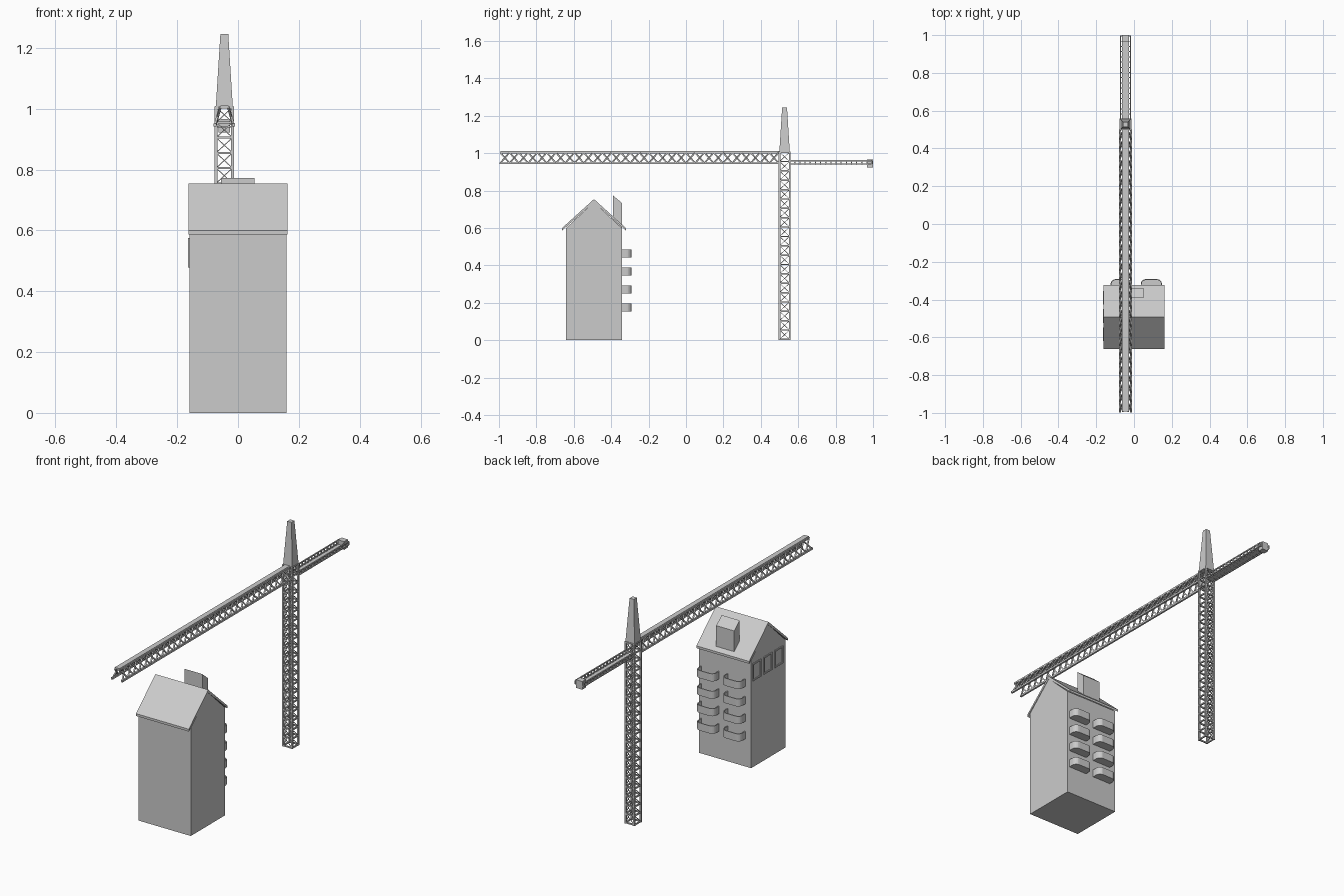
import bpy, bmesh, math
from mathutils import Vector, Matrix

if "Cube" in bpy.data.objects:
    bpy.data.objects.remove(bpy.data.objects["Cube"])

CX, CY = -0.045, 0.527      # crane mast axis


def finish(bm, name):
    bmesh.ops.recalc_face_normals(bm, faces=bm.faces)
    me = bpy.data.meshes.new(name)
    bm.to_mesh(me)
    bm.free()
    ob = bpy.data.objects.new(name, me)
    bpy.context.collection.objects.link(ob)
    return ob


def add_box(bm, lo, hi):
    lo, hi = Vector(lo), Vector(hi)
    m = Matrix.Translation((lo + hi) / 2) @ Matrix.Diagonal((*(hi - lo), 1))
    bmesh.ops.create_cube(bm, size=1, matrix=m)


def beam(bm, a, b, w):
    """Square bar from a to b."""
    a, b = Vector(a), Vector(b)
    d = b - a
    m = (Matrix.Translation((a + b) / 2) @ d.to_track_quat('Z', 'Y').to_matrix().to_4x4()
         @ Matrix.Diagonal((w, w, d.length, 1)))
    bmesh.ops.create_cube(bm, size=1, matrix=m)


def add_prism(bm, pts, offset):
    """Extrude a closed outline of 3D points along offset."""
    f = bm.faces.new([bm.verts.new(p) for p in pts])
    r = bmesh.ops.extrude_face_region(bm, geom=[f])
    vs = [g for g in r['geom'] if isinstance(g, bmesh.types.BMVert)]
    bmesh.ops.translate(bm, verts=vs, vec=offset)
    if not f.is_valid or len(f.link_loops if hasattr(f, 'link_loops') else f.loops) == 0:
        return
    if all(len(e.link_faces) < 2 for e in f.edges):
        bm.faces.remove(f)


# Lattice mast: four legs, rungs and one diagonal per bay face
bm = bmesh.new()
h, bays, top = 0.027, 20, 1.005
corners = [(CX - h, CY - h), (CX + h, CY - h), (CX + h, CY + h), (CX - h, CY + h)]
for i, c in enumerate(corners):
    n = corners[(i + 1) % 4]
    beam(bm, (*c, 0), (*c, top + 0.003), 0.009)
    for k in range(bays + 1):
        z = 0.004 + k * (top - 0.004) / bays
        beam(bm, (*c, z), (*n, z), 0.007)
        if k < bays:
            beam(bm, (*c, z + top / bays), (*n, z), 0.003)
finish(bm, "crane_mast")

# Tapered mast head
bm = bmesh.new()
bmesh.ops.create_cone(bm, cap_ends=True, segments=4, radius1=0.028 * math.sqrt(2),
                      radius2=0.013 * math.sqrt(2), depth=0.24,
                      matrix=Matrix.Translation((CX, CY, 1.125)) @ Matrix.Rotation(math.pi / 4, 4, 'Z'))
finish(bm, "crane_mast_head")

# Main jib: flat top chord, two lower chords, crossed lacing on leaning sides
bm = bmesh.new()
y0, y1 = -0.998, CY - h
add_box(bm, (CX - 0.013, y0 + 0.005, 1.0), (CX + 0.013, y1, 1.01))
n = 30
step = (y1 - y0 - 0.01) / n
for s in (-1, 1):
    xb, xt = CX + s * 0.03, CX + s * 0.014
    beam(bm, (xb, y0, 0.946), (xb, y1, 0.946), 0.01)
    beam(bm, (xt, y0 + 0.005, 1.003), (xt, y1, 1.003), 0.009)
    for k in range(n):
        a = y0 + 0.005 + k * step
        lo, hi = (0.946, 1.003), (1.003, 0.946)
        beam(bm, (xb, a, 0.946), (xt, a + step, 1.003), 0.007)
        beam(bm, (xt, a, 1.003), (xb, a + step, 0.946), 0.007)
finish(bm, "crane_jib")

# Counter jib: deck, two laced side rails and the end weight
bm = bmesh.new()
y0, y1 = CY + h, 0.995
add_box(bm, (CX - 0.018, y0, 0.938), (CX + 0.018, y1 - 0.02, 0.943))
n = 16
step = (y1 - y0) / n
for s in (-1, 1):
    x = CX + s * 0.026
    for z in (0.941, 0.959):
        beam(bm, (x, y0, z), (x, y1, z), 0.006)
    for k in range(n + 1):
        y = y0 + k * step
        beam(bm, (x, y, 0.941), (x, y, 0.959), 0.006)
for k in range(n + 1):
    y = y0 + k * step
    beam(bm, (CX - 0.026, y, 0.940), (CX + 0.026, y, 0.940), 0.005)
finish(bm, "crane_counter_jib")
bm = bmesh.new()
add_box(bm, (CX - 0.019, 0.967, 0.922), (CX + 0.019, 1.0, 0.967))
finish(bm, "crane_counterweight")

# House body with gable ends
X0, X1 = -0.16, 0.16
YF, YB, YR = -0.642, -0.342, -0.492
bm = bmesh.new()
add_prism(bm, [(X0, YF, 0), (X0, YB, 0), (X0, YB, 0.598), (X0, YR, 0.738), (X0, YF, 0.598)],
          (X1 - X0, 0, 0))
finish(bm, "house_body")

# Roof slabs with a small eave overhang
bm = bmesh.new()
add_prism(bm, [(X0 - 0.002, y, z) for y, z in (
    (YR - 0.17, 0.587), (YR - 0.17, 0.6), (YR, 0.754), (YR + 0.17, 0.6),
    (YR + 0.17, 0.587), (YR, 0.737))], (X1 - X0 + 0.004, 0, 0))
finish(bm, "house_roof")

# Roof box with sloping top
bm = bmesh.new()
add_prism(bm, [(-0.056, y, z) for y, z in (
    (-0.39, 0.62), (-0.342, 0.60), (-0.342, 0.733), (-0.39, 0.773))], (0.11, 0, 0))
finish(bm, "roof_box")


def rounded_front(cx, half, depth, r):
    """Plan outline with two rounded outer corners."""
    pts = [(cx + half, YB - 0.003)]
    for sx, a0 in ((1, 0), (-1, 90)):
        for k in range(6):
            a = math.radians(a0 + k * 18)
            pts.append((cx + sx * (half - r) + r * math.cos(a), YB + depth - r + r * math.sin(a)))
    return pts + [(cx - half, YB - 0.003)]


# Balconies: floor slab plus thin curved parapet
for col, cx in (("left", -0.068), ("right", 0.092)):
    for row in range(4):
        z = 0.153 + row * 0.0967
        bm = bmesh.new()
        outer = rounded_front(cx, 0.056, 0.05, 0.026)
        inner = rounded_front(cx, 0.051, 0.045, 0.021)
        add_prism(bm, [(x, y, z) for x, y in outer], (0, 0, 0.006))
        add_prism(bm, [(x, y, z + 0.006) for x, y in outer + inner[::-1]], (0, 0, 0.036))
        finish(bm, f"balcony_{col}_{row + 1}")

# Three framed windows on the left gable wall
for i in range(3):
    ya = YB - 0.012 - i * 0.097
    yb = ya - 0.072
    za, zb, t = 0.478, 0.575, 0.008
    bm = bmesh.new()
    for lo, hi in (((yb, za), (ya, za + t)), ((yb, zb - t), (ya, zb)),
                   ((yb, za + t), (yb + t, zb - t)), ((ya - t, za + t), (ya, zb - t))):
        add_box(bm, (X0 - 0.004, *lo), (X0 + 0.004, *hi))
    finish(bm, f"window_frame_{i + 1}")
